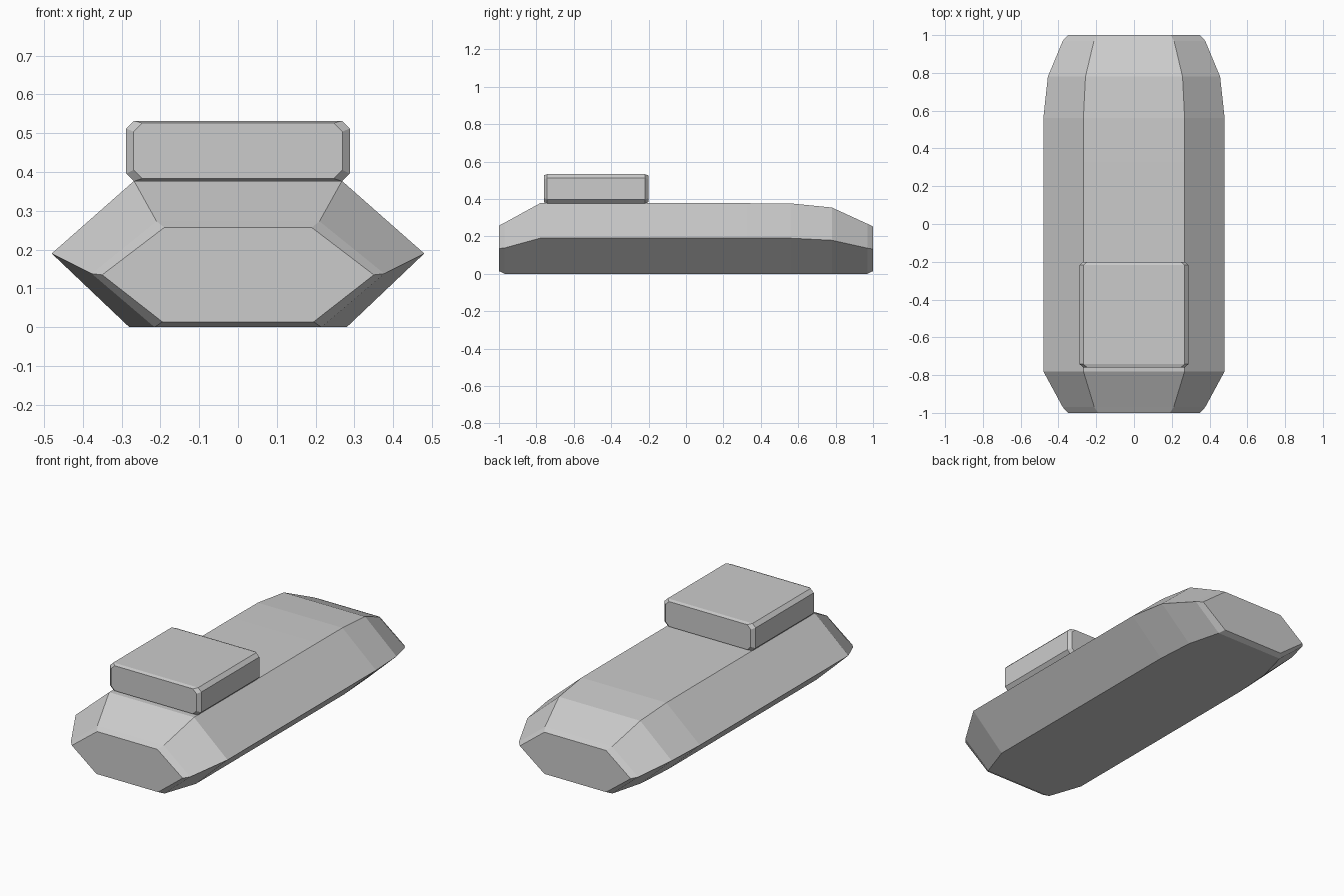
import bpy, bmesh

if "Cube" in bpy.data.objects:
    bpy.data.objects.remove(bpy.data.objects["Cube"])


def mirror_ring(half):
    """Closed ring from the right-hand half profile (bottom to top)."""
    return half + [(-x, z) for x, z in reversed(half)]


def loft(name, sections):
    """Skin a list of (y, ring) cross-sections and cap both ends."""
    bm = bmesh.new()
    rings = [[bm.verts.new((x, y, z)) for x, z in ring] for y, ring in sections]
    n = len(rings[0])
    for a, b in zip(rings, rings[1:]):
        for i in range(n):
            j = (i + 1) % n
            bm.faces.new((a[i], a[j], b[j], b[i]))
    bm.faces.new(rings[0])
    bm.faces.new(rings[-1])
    bmesh.ops.recalc_face_normals(bm, faces=bm.faces)
    mesh = bpy.data.meshes.new(name)
    bm.to_mesh(mesh)
    bm.free()
    obj = bpy.data.objects.new(name, mesh)
    bpy.context.collection.objects.link(obj)
    return obj


# Hull: hexagonal sections, tapered at both ends with a small end chamfer
# y, bottom width, bottom z, middle width, middle z, top width, top z
hull_stations = [
    (-1.00, 0.195, 0.014, 0.350, 0.135, 0.190, 0.257),
    (-0.97, 0.215, 0.0, 0.377, 0.138, 0.210, 0.273),
    (-0.78, 0.280, 0.0, 0.480, 0.190, 0.268, 0.377),
    (0.33, 0.280, 0.0, 0.480, 0.190, 0.268, 0.377),
    (0.56, 0.280, 0.0, 0.480, 0.190, 0.268, 0.376),
    (0.78, 0.265, 0.0, 0.456, 0.179, 0.257, 0.354),
    (0.97, 0.215, 0.0, 0.377, 0.137, 0.212, 0.267),
    (1.00, 0.195, 0.014, 0.350, 0.132, 0.195, 0.252),
]
loft("hull", [(y, mirror_ring([(bw, bz), (mw, mz), (tw, tz)]))
              for y, bw, bz, mw, mz, tw, tz in hull_stations])


# Cabin: chamfered box
def octagon(w, z0, z1, c):
    return mirror_ring([(w - c, z0), (w, z0 + c), (w, z1 - c), (w - c, z1)])


end = octagon(0.269, 0.383, 0.526, 0.022)
body = octagon(0.288, 0.376, 0.532, 0.020)
loft("cabin", [(-0.76, end), (-0.742, body), (-0.218, body), (-0.20, end)])
